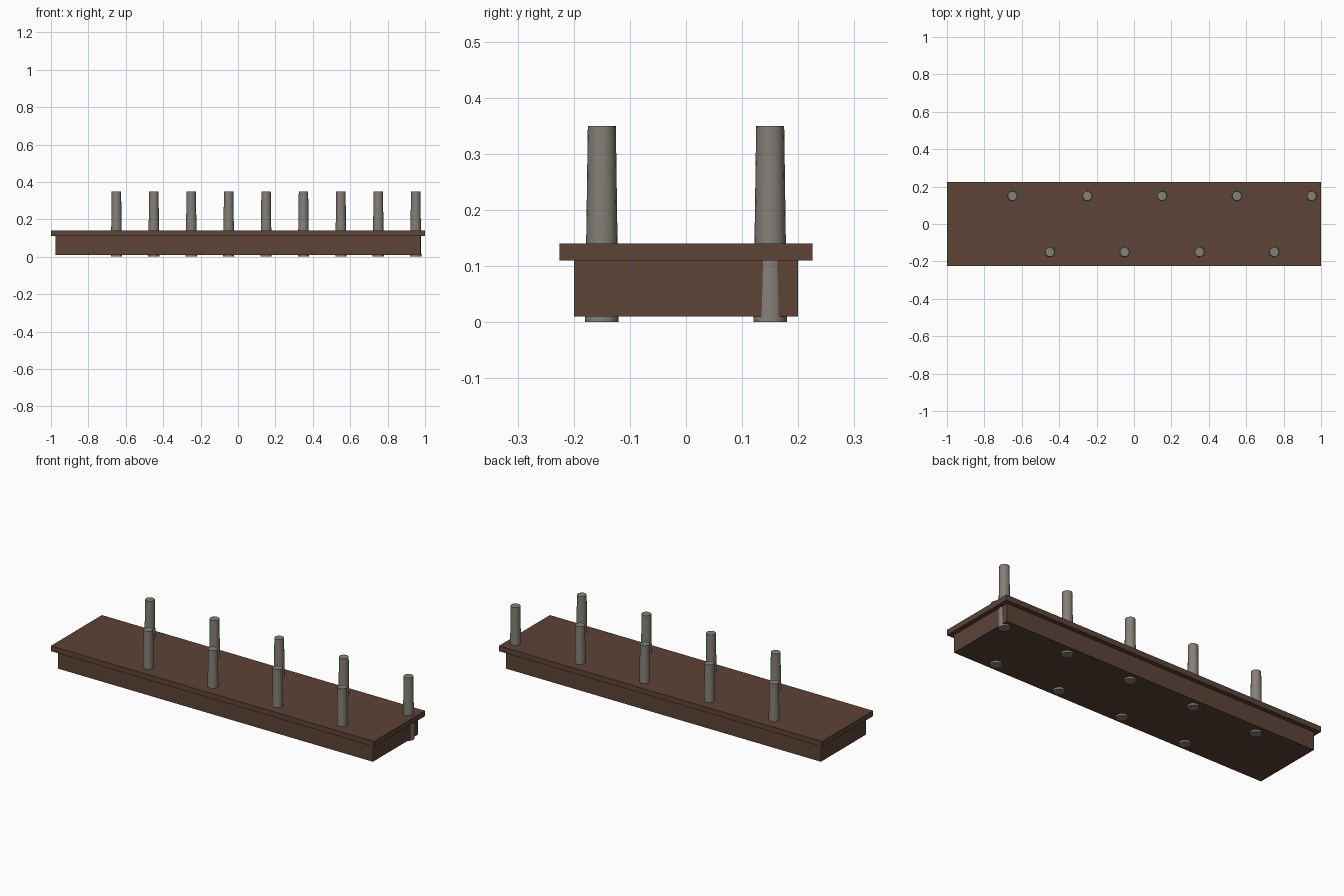
import bpy
import math

if "Cube" in bpy.data.objects:
    bpy.data.objects.remove(bpy.data.objects["Cube"])


def material(name, color):
    m = bpy.data.materials.new(name)
    m.diffuse_color = (*color, 1)
    m.use_nodes = True
    m.node_tree.nodes["Principled BSDF"].inputs["Base Color"].default_value = m.diffuse_color
    return m


wood = material("dark brown wood", (0.107, 0.056, 0.037))
stone = material("warm grey", (0.235, 0.215, 0.185))


def box(name, x, y, z0, z1, mat):
    bpy.ops.mesh.primitive_cube_add(size=1, location=(0, 0, (z0 + z1) / 2))
    o = bpy.context.object
    o.name = name
    o.scale = (x, y, z1 - z0)
    bpy.ops.object.transform_apply(location=False, rotation=False, scale=True)
    o.data.materials.append(mat)


# Base block and overhanging top board
box("base_block", 1.95, 0.40, 0.01, 0.11, wood)
box("top_board", 2.0, 0.45, 0.11, 0.14, wood)

# Tapered pegs, staggered between the back and front rows
for i in range(9):
    y = 0.15 if i % 2 == 0 else -0.15
    bpy.ops.mesh.primitive_cone_add(vertices=16, radius1=0.03, radius2=0.025,
                                    depth=0.35, location=(-0.65 + 0.2 * i, y, 0.175))
    peg = bpy.context.object
    peg.name = f"peg_{i + 1}"
    peg.data.materials.append(stone)
    bpy.ops.object.shade_smooth_by_angle(angle=math.radians(30))
